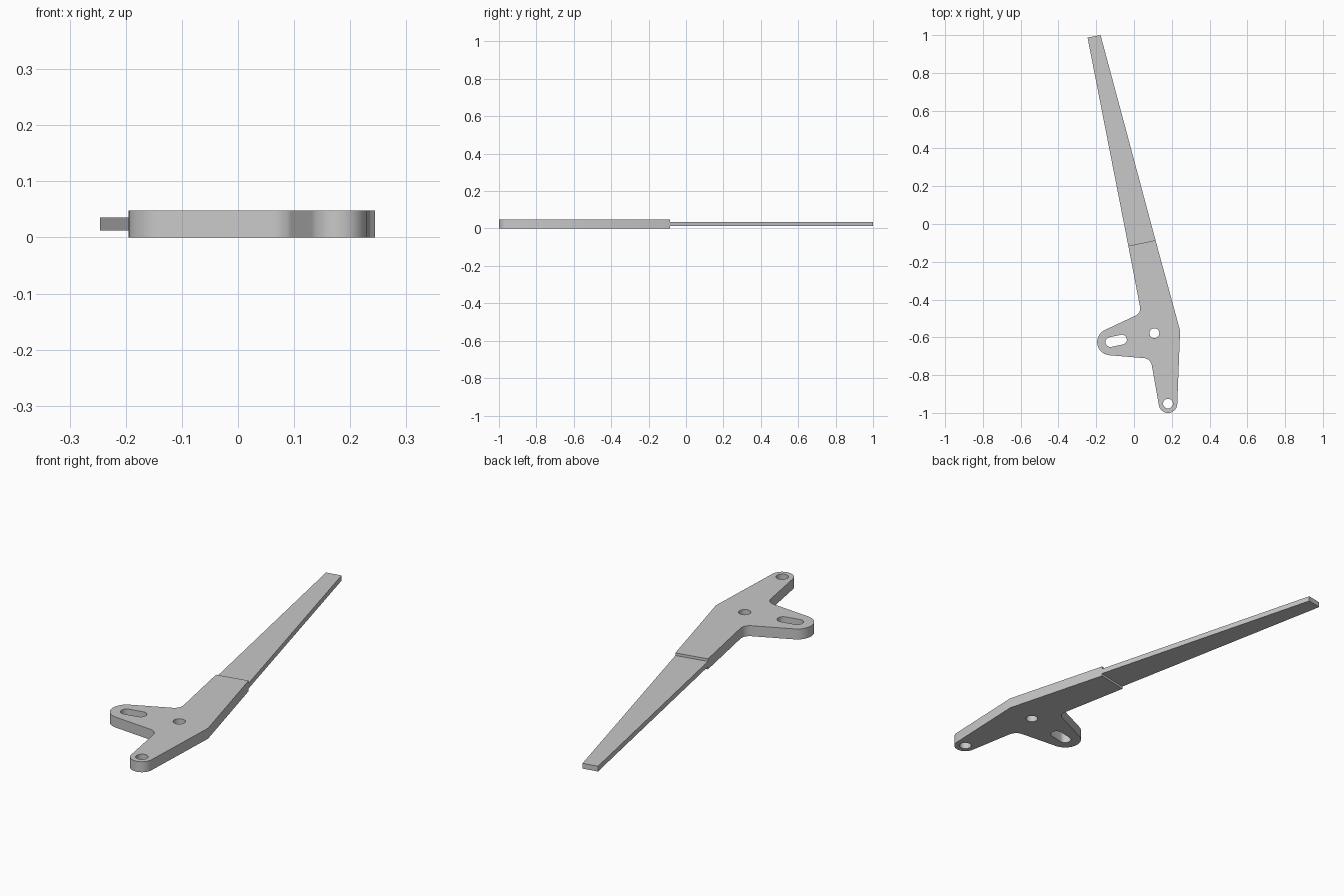
import bpy
import bmesh
from math import radians, sin, cos, tan
from mathutils import Vector

cube = bpy.data.objects.get("Cube")
if cube:
    bpy.data.objects.remove(cube, do_unlink=True)

grey = bpy.data.materials.new("plain grey")
grey.use_nodes = True
colour = (0.58, 0.58, 0.58, 1)
grey.diffuse_color = colour
grey.node_tree.nodes["Principled BSDF"].inputs["Base Color"].default_value = colour


def arc(centre, r, start, end, steps=20):
    """Points on an arc, angles in degrees."""
    angles = [radians(start + (end - start) * i / steps) for i in range(steps + 1)]
    return [Vector((centre[0] + r * cos(a), centre[1] + r * sin(a))) for a in angles]


def fillet(before, corner, after, r, steps=10):
    """Round the corner between two straight edges."""
    corner = Vector(corner)
    u = (Vector(before) - corner).normalized()
    v = (Vector(after) - corner).normalized()
    half = u.angle(v) / 2
    centre = corner + (u + v).normalized() * (r / sin(half))
    first = corner + u * (r / tan(half)) - centre
    last = corner + v * (r / tan(half)) - centre
    return [centre + first.lerp(last, i / steps).normalized() * r
            for i in range(steps + 1)]


def extruded(name, loops, bottom, top):
    """Flat part with holes, from closed outlines."""
    curve = bpy.data.curves.new(name + " outline", "CURVE")
    curve.dimensions = "2D"
    curve.fill_mode = "BOTH"
    curve.extrude = (top - bottom) / 2
    for loop in loops:
        spline = curve.splines.new("POLY")
        spline.points.add(len(loop) - 1)
        for point, p in zip(spline.points, loop):
            point.co = (p[0], p[1], 0, 1)
        spline.use_cyclic_u = True
    helper = bpy.data.objects.new(name + " helper", curve)
    bpy.context.collection.objects.link(helper)
    bpy.context.view_layer.update()
    mesh = bpy.data.meshes.new_from_object(
        helper.evaluated_get(bpy.context.evaluated_depsgraph_get()))
    bpy.data.objects.remove(helper, do_unlink=True)

    bm = bmesh.new()
    bm.from_mesh(mesh)
    bmesh.ops.remove_doubles(bm, verts=bm.verts, dist=0.0001)
    bmesh.ops.translate(bm, verts=bm.verts, vec=(0, 0, (bottom + top) / 2))
    bmesh.ops.recalc_face_normals(bm, faces=bm.faces)
    bm.to_mesh(mesh)
    bm.free()
    mesh.name = name
    mesh.materials.clear()
    mesh.materials.append(grey)
    obj = bpy.data.objects.new(name, mesh)
    bpy.context.collection.objects.link(obj)
    bpy.ops.object.select_all(action="DESELECT")
    obj.select_set(True)
    bpy.context.view_layer.objects.active = obj
    bpy.ops.object.shade_smooth_by_angle(angle=radians(30))


# Shared joint between the thick plate and the thin blade
joint_left, joint_right = (-0.03, -0.116), (0.114, -0.086)

# Thick plate: slotted side arm, lower arm and pivot
side_end = (-0.125, -0.625)
lower_end = (0.18, -0.951)
side_arc = arc(side_end, 0.07, 115, 265)
lower_arc = arc(lower_end, 0.049, 190, 358)
outline = [Vector(joint_left)]
outline += fillet(joint_left, (0.038, -0.471), side_arc[0], 0.04)
outline += side_arc
outline += fillet(side_arc[-1], (0.088, -0.713), lower_arc[0], 0.045)
outline += lower_arc
outline += [Vector((0.244, -0.565)), Vector(joint_right)]

pivot_hole = arc((0.108, -0.578), 0.026, 0, 345, 23)
lower_hole = arc(lower_end, 0.026, 0, 345, 23)
slot = arc(side_end, 0.026, 102, 282) + arc((-0.064, -0.612), 0.026, -78, 102)
extruded("mounting_plate", [outline, pivot_hole, lower_hole, slot], 0, 0.048)

# Thin tapered blade
extruded("blade", [[joint_left, joint_right, (-0.177, 1), (-0.246, 0.987)]],
         0.012, 0.036)
